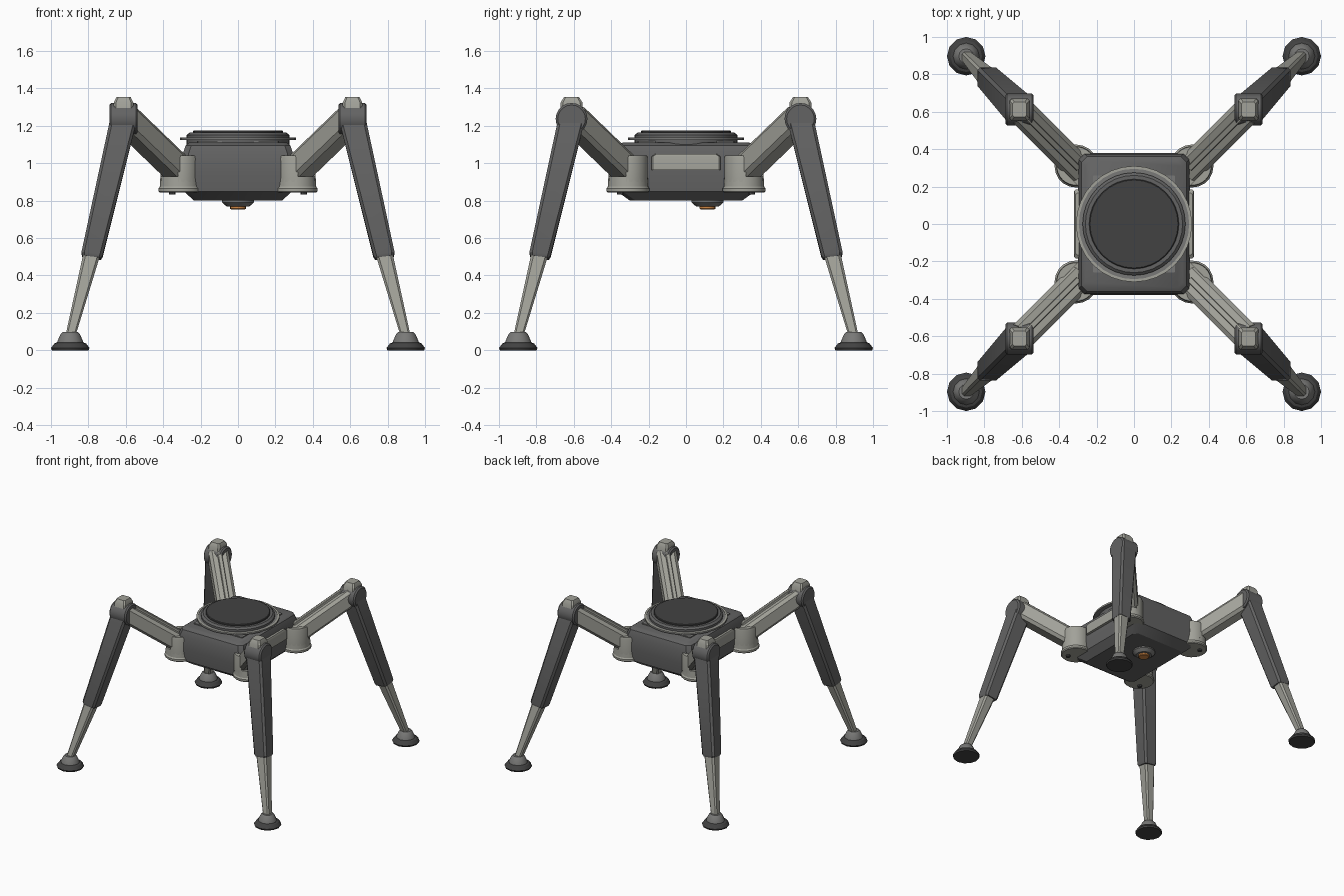
import bpy, bmesh, math
from mathutils import Vector

if "Cube" in bpy.data.objects:
    bpy.data.objects.remove(bpy.data.objects["Cube"])


def material(name, r, g, b):
    m = bpy.data.materials.new(name)
    m.diffuse_color = (r, g, b, 1)
    m.use_nodes = True
    m.node_tree.nodes["Principled BSDF"].inputs["Base Color"].default_value = m.diffuse_color
    return m


DARK = material("dark_grey", 0.125, 0.125, 0.125)
BLACK = material("charcoal", 0.055, 0.055, 0.055)
LIGHT = material("warm_light_grey", 0.36, 0.36, 0.32)
MID = material("mid_grey", 0.19, 0.19, 0.185)
ORANGE = material("orange", 0.65, 0.25, 0.06)

CORNERS = [("front_right", 1, -1), ("front_left", -1, -1),
           ("back_right", 1, 1), ("back_left", -1, 1)]


def loft(name, rings, mat, closed=False):
    """Skin a list of equal-sized rings and cap both ends (or join them)."""
    bm = bmesh.new()
    loops = [[bm.verts.new(p) for p in ring] for ring in rings]
    n = len(loops[0])
    pairs = list(zip(loops, loops[1:]))
    if closed:
        pairs.append((loops[-1], loops[0]))
    else:
        bm.faces.new(loops[0])
        bm.faces.new(loops[-1])
    for a, b in pairs:
        for i in range(n):
            j = (i + 1) % n
            bm.faces.new((a[i], a[j], b[j], b[i]))
    bmesh.ops.recalc_face_normals(bm, faces=bm.faces)
    me = bpy.data.meshes.new(name)
    bm.to_mesh(me)
    bm.free()
    me.materials.append(mat)
    for p in me.polygons:
        p.use_smooth = True
    me.set_sharp_from_angle(angle=math.radians(28))
    ob = bpy.data.objects.new(name, me)
    bpy.context.collection.objects.link(ob)
    return ob


def per_leg(name, rings, mat):
    """Mirror a part built in the +x +y corner to all four corners."""
    for side, sx, sy in CORNERS:
        loft(f"{name}_{side}",
             [[(p[0] * sx, p[1] * sy, p[2]) for p in r] for r in rings], mat)


def circle(r, z, n=12, cx=0, cy=0):
    return [(cx + r * math.cos(2 * math.pi * i / n),
             cy + r * math.sin(2 * math.pi * i / n), z) for i in range(n)]


def turned(profile, n=12, cx=0, cy=0):
    return [circle(r, z, n, cx, cy) for r, z in profile]


def octagon(hx, hy, c):
    return [(hx, -hy + c), (hx, hy - c), (hx - c, hy), (-hx + c, hy),
            (-hx, hy - c), (-hx, -hy + c), (-hx + c, -hy), (hx - c, -hy)]


def rect(hx, hy, c, z, cx=0, cy=0, tilt=0):
    return [(cx + x, cy + y, z + tilt * (x + y)) for x, y in octagon(hx, hy, c)]


def diag(u, v, z):
    """Radial / sideways coordinates along the 45 degree leg direction."""
    s = math.sqrt(0.5)
    return ((u - v) * s, (u + v) * s, z)


# Body shell with chamfered belly and rounded shoulders
loft("body", [rect(0.235, 0.30, 0.03, 0.80), rect(0.29, 0.37, 0.03, 0.85),
              rect(0.30, 0.38, 0.03, 0.95), rect(0.295, 0.375, 0.03, 1.05),
              rect(0.28, 0.36, 0.03, 1.095), rect(0.26, 0.34, 0.03, 1.11)], DARK)

# Side panels
for side, s in (("right", 1), ("left", -1)):
    loft("side_panel_" + side,
         [rect(0.018, 0.185, 0.008, 0.965, s * 0.302),
          rect(0.018, 0.185, 0.008, 1.035, s * 0.302),
          rect(0.015, 0.165, 0.008, 1.05, s * 0.298)], LIGHT)

# Turret base, flange and lid on top
loft("top_plate", [rect(0.22, 0.26, 0.005, 1.10), rect(0.22, 0.26, 0.005, 1.118)], MID)
loft("top_drum", turned([(0.275, 1.10), (0.275, 1.15), (0.26, 1.163)], 32), DARK)
loft("top_flange", turned([(0.272, 1.124), (0.31, 1.124), (0.31, 1.134),
                           (0.272, 1.134)], 32), MID)
loft("flange_rim", turned([(0.295, 1.13), (0.31, 1.13), (0.31, 1.138),
                           (0.295, 1.138)], 32), LIGHT, closed=True)
loft("top_lid", turned([(0.24, 1.155), (0.24, 1.172), (0.235, 1.176)], 32), BLACK)

# Belly sensor
loft("sensor_housing", turned([(0.085, 0.81), (0.085, 0.79), (0.06, 0.768)], 16, 0, 0.115), MID)
loft("sensor_lens", turned([(0.042, 0.78), (0.042, 0.757), (0.036, 0.752)], 16, 0, 0.115), ORANGE)

# Hip cups: round base plus two ears either side of the thigh
H = 0.31
per_leg("hip_base", turned([(0.108, 0.843), (0.115, 0.85), (0.115, 0.865),
                            (0.108, 0.875), (0.105, 0.93)], 20, H, H), LIGHT)
a0 = math.asin(0.066 / 0.106)
for side, s in (("outer", 1), ("inner", -1)):
    arc = [a0 + (math.pi - 2 * a0) * i / 8 for i in range(9)]
    rings = []
    for k, z in ((1, 0.90), (1, 1.025), (0.95, 1.04)):
        rings.append([diag(H * math.sqrt(2) + 0.106 * k * math.cos(a),
                           s * 0.106 * k * math.sin(a) + s * 0.08 * (1 - k) * 0.5, z)
                      for a in arc])
    per_leg("hip_ear_" + side, rings, LIGHT)
per_leg("hip_bolt", turned([(0.018, 0.85), (0.018, 0.832)], 8, 0.352, 0.352), BLACK)

# Thighs: chamfered beam sloping up to the knee, with a raised rail
start, end = Vector((0.42, 0.945)), Vector((0.86, 1.245))
along = (end - start).normalized()
up = Vector((-along.y, along.x))


def beam(hw, hh, c, lift, t0, t1):
    rings = []
    for t in (t0, t1):
        mid = start.lerp(end, t) + up * lift
        rings.append([diag(mid.x + up.x * h, w, mid.y + up.y * h)
                      for w, h in octagon(hw, hh, c)])
    return rings


per_leg("thigh", beam(0.074, 0.066, 0.022, 0, 0, 1), LIGHT)
per_leg("thigh_rail", beam(0.016, 0.012, 0.004, 0.072, 0.1, 0.98), LIGHT)

# Knee barrels lie sideways, topped by a small cap
K = 0.612
per_leg("knee_barrel", [[(K + x, K + r * math.cos(math.pi * i / 10),
                          1.237 + r * math.sin(math.pi * i / 10)) for i in range(20)]
                        for x, r in ((-0.076, 0.074), (-0.066, 0.085),
                                     (0.066, 0.085), (0.076, 0.074))], DARK)
per_leg("knee_cap", [rect(0.054, 0.062, 0.012, 1.27, K, K),
                     rect(0.052, 0.058, 0.012, 1.325, K, K),
                     rect(0.038, 0.04, 0.01, 1.354, K, K)], LIGHT)

# Shins: dark tapered sleeve, then a slim light rod
per_leg("shin_sleeve", [rect(0.072, 0.072, 0.015, 1.22, 0.615, 0.615),
                        rect(0.057, 0.057, 0.015, 0.512, 0.78, 0.78, 0.13),
                        rect(0.05, 0.05, 0.013, 0.495, 0.782, 0.782, 0.13)], DARK)
per_leg("shin_rod", [rect(0.047, 0.047, 0.014, 0.53, 0.777, 0.777),
                     rect(0.027, 0.027, 0.009, 0.08, 0.895, 0.895)], LIGHT)

# Feet
F = 0.897
per_leg("foot_collar", turned([(0.072, 0.035), (0.068, 0.05), (0.052, 0.085),
                               (0.04, 0.097)], 12, F, F), MID)
per_leg("foot_pad", turned([(0.098, 0), (0.103, 0.012), (0.085, 0.036),
                            (0.07, 0.042)], 12, F, F), BLACK)
